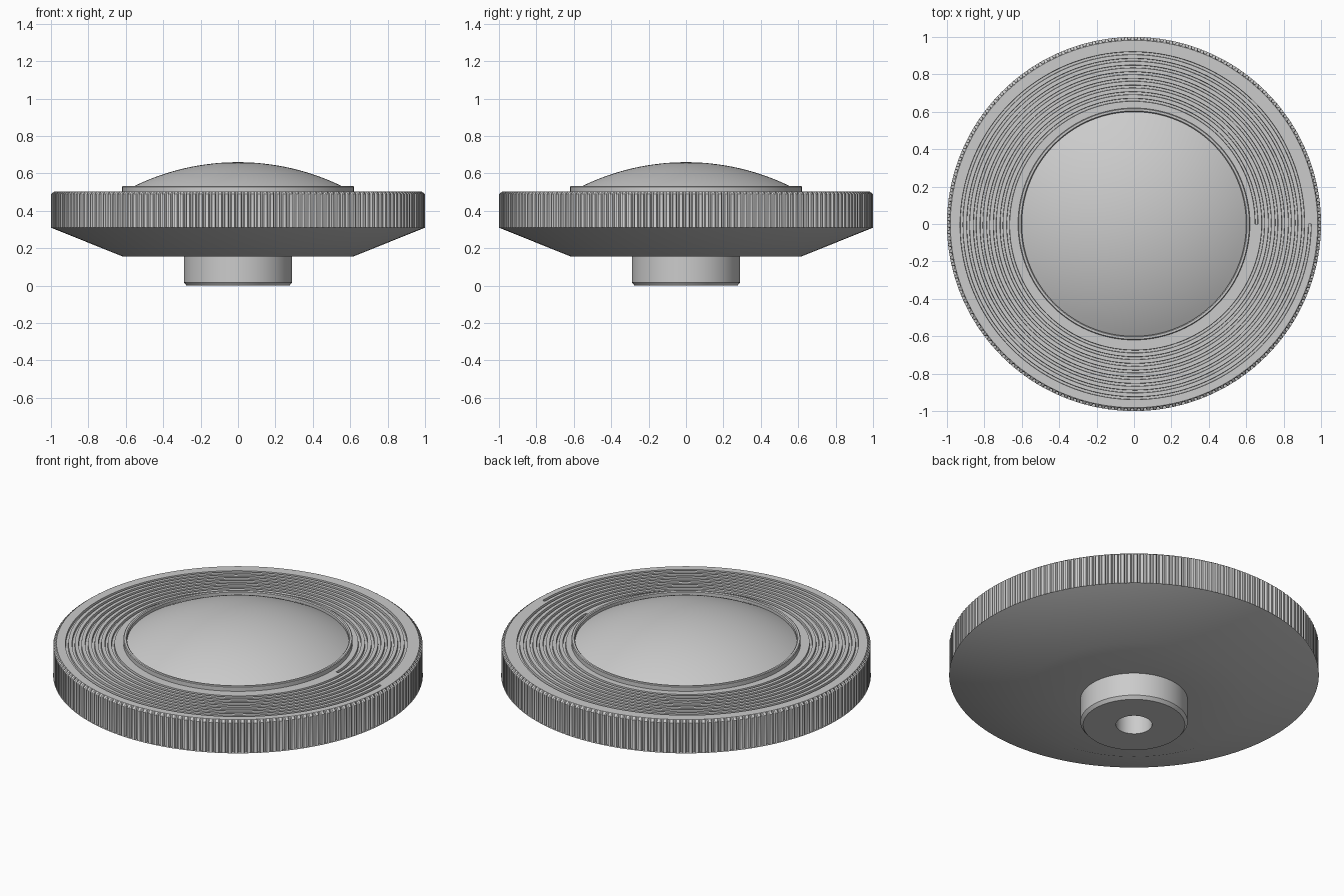
import bpy, bmesh, math

if "Cube" in bpy.data.objects:
    bpy.data.objects.remove(bpy.data.objects["Cube"])

TAU = 2 * math.pi


def finish(name, bm):
    bmesh.ops.remove_doubles(bm, verts=bm.verts, dist=1e-5)
    bmesh.ops.recalc_face_normals(bm, faces=bm.faces)
    mesh = bpy.data.meshes.new(name)
    bm.to_mesh(mesh)
    bm.free()
    mesh.shade_smooth()
    mesh.set_sharp_from_angle(angle=math.radians(28))
    obj = bpy.data.objects.new(name, mesh)
    bpy.context.collection.objects.link(obj)
    return obj


def polar(bm, r, a, z):
    return bm.verts.new((r * math.cos(a), r * math.sin(a), z))


def bridge(bm, a, b):
    n = len(a)
    for i in range(n):
        bm.faces.new((a[i], a[(i + 1) % n], b[(i + 1) % n], b[i]))


def lathe(name, profile, seg=180):
    # Revolve (radius, height) points around z
    bm = bmesh.new()
    rings = [[polar(bm, r, TAU * i / seg, z) for i in range(seg)]
             if r else None for r, z in profile]
    for a, b, (r, z) in zip(rings, rings[1:], profile[1:]):
        if b:
            bridge(bm, a, b)
        else:
            tip = bm.verts.new((0, 0, z))
            for i in range(seg):
                bm.faces.new((a[i], a[(i + 1) % seg], tip))
    return finish(name, bm)


def knurled_rim(teeth=180):
    # Vertical teeth around the edge with a small chamfer on top
    bm = bmesh.new()
    tooth = [(0.0, 1.0), (0.45, 1.0), (0.6, 0.987), (0.85, 0.987)]
    pts = [(TAU * (t + f) / teeth, r) for t in range(teeth) for f, r in tooth]
    rings = [[polar(bm, 1.0, a, 0.31) for a, r in pts],
             [polar(bm, r - 0.0005, a, 0.311) for a, r in pts],
             [polar(bm, r - 0.0005, a, 0.49) for a, r in pts],
             [polar(bm, 0.982, a, 0.503) for a, r in pts]]
    for a, b in zip(rings, rings[1:]):
        bridge(bm, a, b)
    return finish("knurled_rim", bm)


def grooved_top(turns=8, n=180, r0=0.655, r1=0.94, half=0.008,
                inner=0.60, outer=0.982, top=0.503, floor=0.490):
    # Flat face with one continuous spiral groove
    bm = bmesh.new()
    section = [(-half, top), (-half * 0.8, floor), (half * 0.8, floor), (half, top)]
    rows = []
    for j in range(turns * n + 1):
        r, a = r0 + (r1 - r0) * j / (turns * n), TAU * j / n
        rows.append([polar(bm, r + d, a, z) for d, z in section])
    ring_in = [polar(bm, inner, TAU * i / n, top) for i in range(n + 1)]
    ring_out = [polar(bm, outer, TAU * i / n, top) for i in range(n + 1)]
    last = (turns - 1) * n
    for j in range(turns * n):
        a, b = rows[j], rows[j + 1]
        for k in range(3):
            bm.faces.new((a[k], a[k + 1], b[k + 1], b[k]))
        if j < n:
            bm.faces.new((ring_in[j], a[0], b[0], ring_in[j + 1]))
        if j < last:
            bm.faces.new((a[3], rows[j + n][0], rows[j + n + 1][0], b[3]))
        else:
            bm.faces.new((a[3], ring_out[j - last], ring_out[j - last + 1], b[3]))
    for end in (rows[0], rows[-1]):
        bm.faces.new(end)
    return finish("spiral_grooved_top", bm)


# Hub with blind bore
lathe("hub", [(0.29, 0.155), (0.29, 0.018), (0.275, 0.0), (0.098, 0.0),
              (0.098, 0.25), (0, 0.25)], 96)

# Flat underside and cone
lathe("underside", [(0.28, 0.155), (0.615, 0.155), (1.0, 0.31)])

knurled_rim()
grooved_top()

# Raised bezel ring
lathe("bezel_ring", [(0.62, 0.503), (0.62, 0.528), (0.616, 0.532),
                     (0.605, 0.532), (0.60, 0.527), (0.60, 0.503)])

# Shallow spherical dome
R = 1.27
dome = [(0.60 * (1 - k / 20), 0) for k in range(21)]
lathe("dome", [(r, 0.66 - R + math.sqrt(R * R - r * r)) for r, _ in dome])
